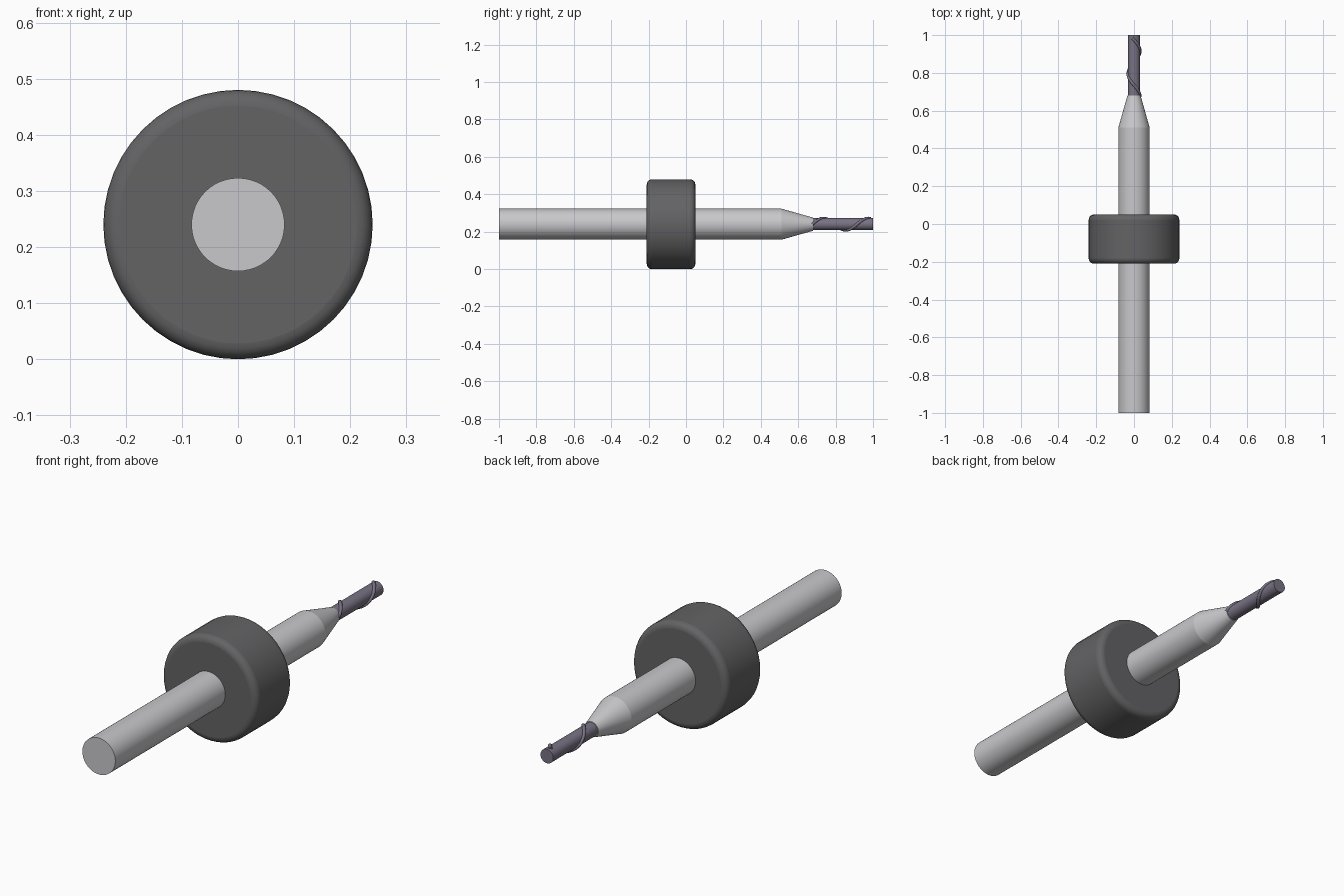
import bpy
import math

cube = bpy.data.objects.get("Cube")
if cube:
    bpy.data.objects.remove(cube, do_unlink=True)

AXIS_Z = 0.24


def material(name, colour):
    mat = bpy.data.materials.new(name)
    mat.use_nodes = True
    mat.diffuse_color = (*colour, 1)
    bsdf = next(n for n in mat.node_tree.nodes if n.type == "BSDF_PRINCIPLED")
    bsdf.inputs["Base Color"].default_value = (*colour, 1)
    return mat


steel = material("light steel", (0.58, 0.58, 0.6))
plastic = material("dark grey plastic", (0.125, 0.125, 0.13))
carbide = material("purple grey carbide", (0.19, 0.17, 0.23))


def turned(name, y0, y1, r0, r1, mat, sides=48):
    """Round section along y, radius r0 at y0 and r1 at y1."""
    bpy.ops.mesh.primitive_cone_add(
        vertices=sides, radius1=r0, radius2=r1, depth=y1 - y0,
        location=(0, (y0 + y1) / 2, AXIS_Z), rotation=(-math.pi / 2, 0, 0))
    obj = bpy.context.object
    obj.name = name
    obj.data.materials.append(mat)
    bpy.ops.object.shade_smooth_by_angle(angle=math.radians(35))
    return obj


# Shank, taper and cutter core
turned("shank", -1, 0.51, 0.083, 0.083, steel)
turned("taper", 0.51, 0.68, 0.083, 0.035, steel)
turned("cutter_core", 0.68, 1, 0.032, 0.032, carbide, 32)

# Depth collar with rounded rims
collar = turned("collar", -0.21, 0.05, 0.24, 0.24, plastic)
bevel = collar.modifiers.new("rounded_rims", "BEVEL")
bevel.width = 0.028
bevel.segments = 5
bevel.limit_method = "ANGLE"
bevel.angle_limit = math.radians(40)
# keep the bevel ahead of the smoothing modifier, if there is one
while collar.modifiers.find("rounded_rims") > 0:
    collar.modifiers.move(collar.modifiers.find("rounded_rims"), 0)

# Cutting edge: a round strand winding about the core
START, LENGTH, PITCH, RADIUS = 0.675, 0.31, 0.24, 0.032
STEPS = 60
curve = bpy.data.curves.new("cutting_edge", "CURVE")
curve.dimensions = "3D"
curve.bevel_depth = 0.008
curve.bevel_resolution = 2
curve.use_fill_caps = True
path = curve.splines.new("POLY")
path.points.add(STEPS)
for i, point in enumerate(path.points):
    along = LENGTH * i / STEPS
    turn = 2 * math.pi * along / PITCH
    point.co = (RADIUS * math.cos(turn), START + along,
                AXIS_Z + RADIUS * math.sin(turn), 1)
edge = bpy.data.objects.new("cutting_edge", curve)
bpy.context.collection.objects.link(edge)
curve.materials.append(carbide)

# Turn the strand into a mesh
bpy.ops.object.select_all(action="DESELECT")
edge.select_set(True)
bpy.context.view_layer.objects.active = edge
bpy.ops.object.convert(target="MESH")
bpy.ops.object.shade_smooth_by_angle(angle=math.radians(50))
